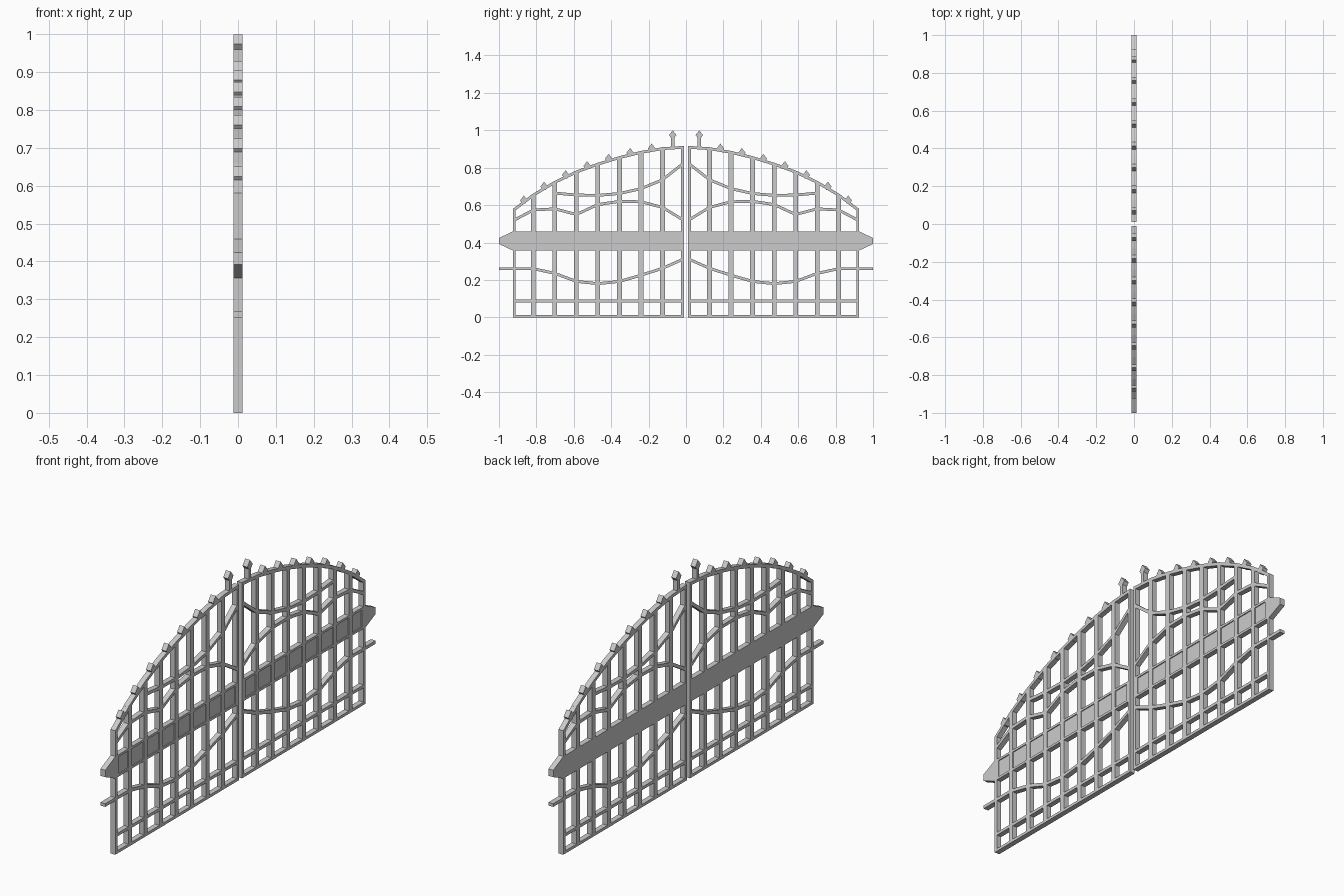
import bpy, bmesh
from mathutils import Vector

if "Cube" in bpy.data.objects:
    bpy.data.objects.remove(bpy.data.objects["Cube"])

T = 0.0125  # half thickness of the gate


def prism(name, outline, x0=-T, x1=T):
    """Extrude a (y, z) outline along x and mirror it to the other leaf."""
    bm = bmesh.new()
    face = bm.faces.new([bm.verts.new((x0, y, z)) for y, z in outline])
    ext = bmesh.ops.extrude_face_region(bm, geom=[face])
    verts = [v for v in ext["geom"] if isinstance(v, bmesh.types.BMVert)]
    bmesh.ops.translate(bm, verts=verts, vec=(x1 - x0, 0, 0))
    bmesh.ops.recalc_face_normals(bm, faces=bm.faces)
    me = bpy.data.meshes.new(name)
    bm.to_mesh(me)
    bm.free()
    ob = bpy.data.objects.new(name, me)
    bpy.context.collection.objects.link(ob)
    m = ob.modifiers.new("mirror_leaf", 'MIRROR')
    m.use_axis = (False, True, False)
    m.use_mirror_merge = False
    return ob


def box(name, y0, y1, z0, z1, x0=-T, x1=T):
    return prism(name, [(y0, z0), (y1, z0), (y1, z1), (y0, z1)], x0, x1)


def strip(name, pts, w=0.015):
    """Bar of constant width following a polyline, with mitred joints."""
    p = [Vector(q) for q in pts]
    up, low = [], []
    for i, q in enumerate(p):
        a = (q - p[i - 1]).normalized() if i else None
        b = (p[i + 1] - q).normalized() if i < len(p) - 1 else None
        if a and b:
            d = (a + b).normalized()
            k = w / 2 / max(d.dot(a), 0.5)
            n = Vector((-d.y, d.x)) * k
        else:  # plumb-cut ends
            d = a or b
            n = Vector((0, w / 2 / abs(d.x)))
        up.append(q + n)
        low.append(q - n)
    return prism(name, [tuple(v) for v in up + low[::-1]])


bars = [0.126 + 0.115 * i for i in range(7)]
stations = [0.018] + bars + [0.918]

# arched top rail
arch_z = [0.909, 0.902, 0.882, 0.854, 0.819, 0.777, 0.722, 0.654, 0.574]
arch = list(zip(stations, arch_z))
strip("arch_rail", [(0.011, 0.909)] + arch[1:-1] + [(0.925, 0.571)])

# stiles and lower rails
box("inner_stile", 0.011, 0.026, 0, 0.909)
box("outer_stile", 0.911, 0.925, 0, 0.575)
box("bottom_rail", 0.011, 0.925, 0, 0.013)
box("low_rail", 0.015, 0.92, 0.08, 0.094)

# vertical bars
for y, z in arch[1:-1]:
    box("vertical_bar", y - 0.0125, y + 0.0125, 0.003, z)

# scroll-like curved bars
strip("lower_curve", list(zip(stations, [0.31, 0.262, 0.225, 0.192, 0.18, 0.192,
                                         0.235, 0.26])) + [(1.0, 0.26)])
strip("middle_curve", list(zip(stations, [0.522, 0.588, 0.618, 0.62, 0.603, 0.55,
                                          0.58, 0.574, 0.52])))
strip("upper_curve", list(zip(stations[:7], [0.82, 0.735, 0.688, 0.662, 0.652,
                                             0.654, 0.664])))

# lock band: recessed plate, edge strips and tapered hinge end
box("band_plate", 0.011, 0.91, 0.36, 0.458, -T, 0.008)
box("band_top_edge", 0.011, 0.91, 0.449, 0.46)
box("band_bottom_edge", 0.011, 0.91, 0.357, 0.368)
box("band_inner_end", 0.011, 0.037, 0.357, 0.46)
prism("band_hinge_end", [(0.9, 0.357), (0.925, 0.357), (1.0, 0.392),
                         (1.0, 0.424), (0.925, 0.46), (0.9, 0.46)])


# spear finials
def spear(y, tip, base):
    prism("spear_finial", [(y - 0.009, base), (y + 0.009, base), (y + 0.009, tip - 0.04),
                           (y + 0.02, tip - 0.026), (y, tip),
                           (y - 0.02, tip - 0.026), (y - 0.009, tip - 0.04)])


spear(0.071, 1.0, 0.905)
for i in range(1, 8):
    y = (stations[i] + stations[i + 1]) / 2
    z = (arch_z[i] + arch_z[i + 1]) / 2
    spear(y, z + 0.037, z - 0.006)
